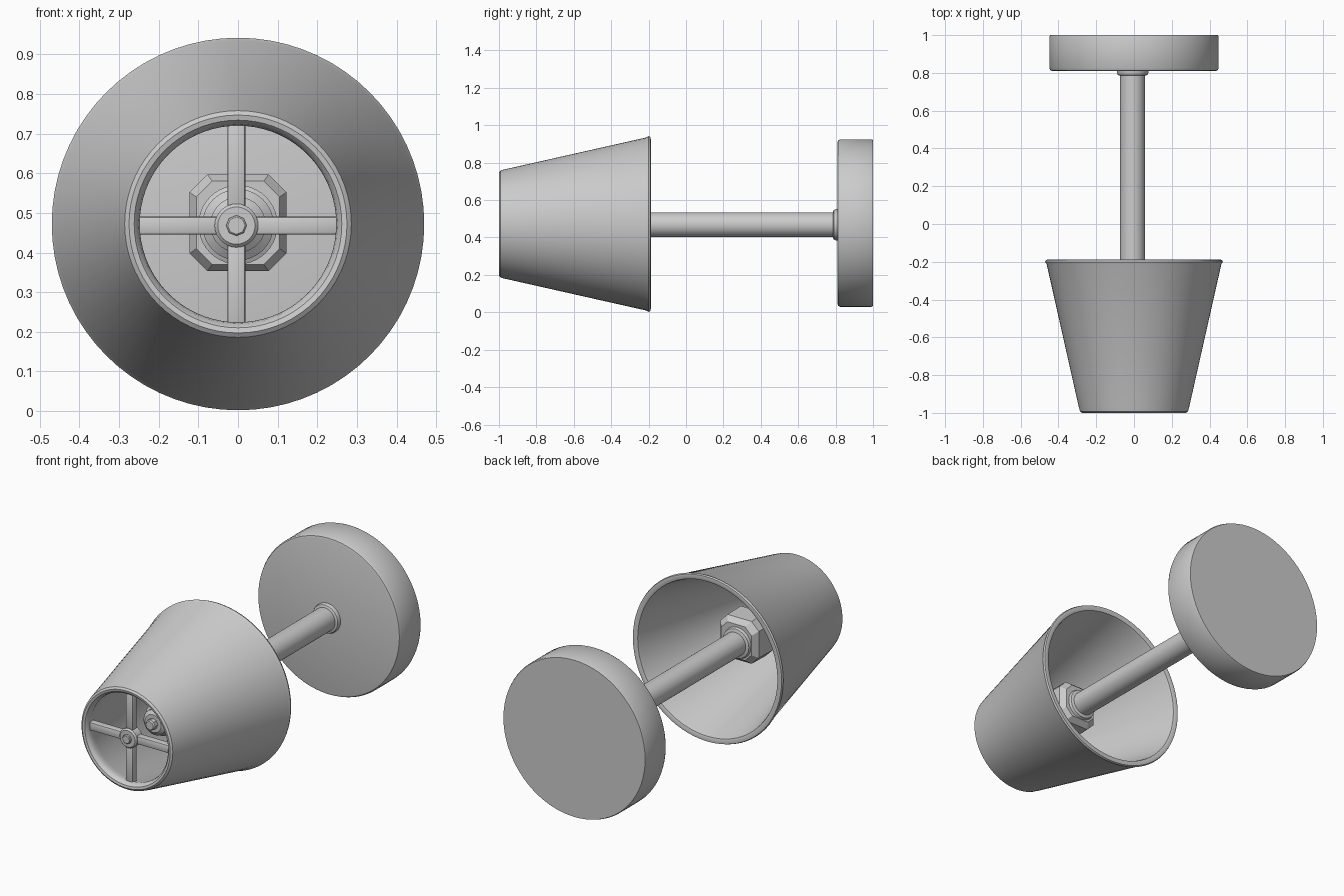
import bpy, bmesh, math

if "Cube" in bpy.data.objects:
    bpy.data.objects.remove(bpy.data.objects["Cube"])

AXIS_Z = 0.472  # height of the lamp's long axis, which lies along y


def finish(name, bm, angle=35):
    bmesh.ops.remove_doubles(bm, verts=bm.verts, dist=1e-5)
    bmesh.ops.recalc_face_normals(bm, faces=bm.faces)
    mesh = bpy.data.meshes.new(name)
    bm.to_mesh(mesh)
    bm.free()
    obj = bpy.data.objects.new(name, mesh)
    bpy.context.collection.objects.link(obj)
    bpy.ops.object.select_all(action='DESELECT')
    obj.select_set(True)
    bpy.context.view_layer.objects.active = obj
    bpy.ops.object.shade_smooth_by_angle(angle=math.radians(angle))
    return obj


def lathe(name, profile, x=0.0, z=AXIS_Z, sides=64, closed=False):
    """Revolve (radius, y) points about the lamp axis."""
    bm = bmesh.new()
    rings = []
    for r, y in profile:
        rings.append([bm.verts.new((x + r * math.cos(2 * math.pi * i / sides), y,
                                    z + r * math.sin(2 * math.pi * i / sides)))
                      for i in range(sides)])
    pairs = list(zip(rings, rings[1:]))
    if closed:
        pairs.append((rings[-1], rings[0]))
    for a, b in pairs:
        for i in range(sides):
            j = (i + 1) % sides
            bm.faces.new((a[i], a[j], b[j], b[i]))
    if not closed:
        bm.faces.new(rings[0])
        bm.faces.new(rings[-1])
    return finish(name, bm)


def chamfered_block(name, sections, x, z):
    """Loft square sections with cut corners: (half width, corner cut, y)."""
    bm = bmesh.new()
    rings = []
    for h, c, y in sections:
        k = h - c
        pts = [(h, -k), (h, k), (k, h), (-k, h), (-h, k), (-h, -k), (-k, -h), (k, -h)]
        rings.append([bm.verts.new((x + px, y, z + pz)) for px, pz in pts])
    for a, b in zip(rings, rings[1:]):
        for i in range(8):
            j = (i + 1) % 8
            bm.faces.new((a[i], a[j], b[j], b[i]))
    bm.faces.new(rings[0])
    bm.faces.new(rings[-1])
    return finish(name, bm, 25)


def box(name, centre, size, bevel):
    bm = bmesh.new()
    bmesh.ops.create_cube(bm, size=1)
    for v in bm.verts:
        v.co = [c + p * s for c, p, s in zip(centre, v.co, size)]
    bmesh.ops.bevel(bm, geom=bm.edges[:], offset=bevel, segments=2,
                    profile=0.5, affect='EDGES')
    return finish(name, bm)


# Hollow tapered shade with rounded rims
lathe("shade", [(0.262, -0.997), (0.275, -1.0), (0.286, -0.992), (0.292, -0.97),
                (0.462, -0.215), (0.470, -0.20), (0.466, -0.19), (0.452, -0.188),
                (0.438, -0.193), (0.432, -0.21), (0.258, -0.93), (0.248, -0.965),
                (0.252, -0.985)], closed=True, sides=72)

# Heavy disc base
lathe("base", [(0.432, 0.81), (0.442, 0.813), (0.448, 0.825),
               (0.448, 0.99), (0.444, 1.0)], z=0.477, sides=72)

# Stem and the collar where it meets the base
CX, CZ = -0.007, 0.468
lathe("stem", [(0.066, -0.52), (0.066, 0.82)], CX, CZ, 40)
lathe("stem_collar", [(0.070, 0.785), (0.079, 0.79), (0.083, 0.80), (0.083, 0.82)], CX, CZ, 40)

# Bulb socket: chamfered housing, stepped rings and end nut
chamfered_block("socket_housing", [(0.095, 0.04, -0.45), (0.120, 0.045, -0.48),
                                   (0.122, 0.045, -0.60), (0.105, 0.04, -0.63)], 0.0, 0.475)
lathe("socket_flange", [(0.070, -0.43), (0.082, -0.435), (0.090, -0.46)], CX, CZ, 40)
lathe("socket_sleeve", [(0.100, -0.61), (0.100, -0.66), (0.090, -0.665), (0.090, -0.70),
                        (0.070, -0.715), (0.070, -0.745), (0.050, -0.76)], 0.0, 0.47, 40)
lathe("socket_nut", [(0.030, -0.75), (0.030, -0.785), (0.024, -0.792)], 0.0, 0.47, 8)

# Four-spoke spider across the small opening, with hub and nut
HX, HZ = -0.004, 0.468
for side in (-1, 1):
    box("spoke_horizontal", (HX + side * 0.147, -0.95, HZ), (0.22, 0.042, 0.046), 0.008)
    box("spoke_vertical", (HX, -0.95, HZ + side * 0.147), (0.046, 0.042, 0.22), 0.008)
lathe("spider_hub", [(0.046, -0.922), (0.055, -0.928), (0.055, -0.975), (0.047, -0.983)], HX, HZ, 32)
lathe("hub_nut", [(0.026, -0.97), (0.026, -0.993), (0.022, -0.997)], HX, HZ, 8)
